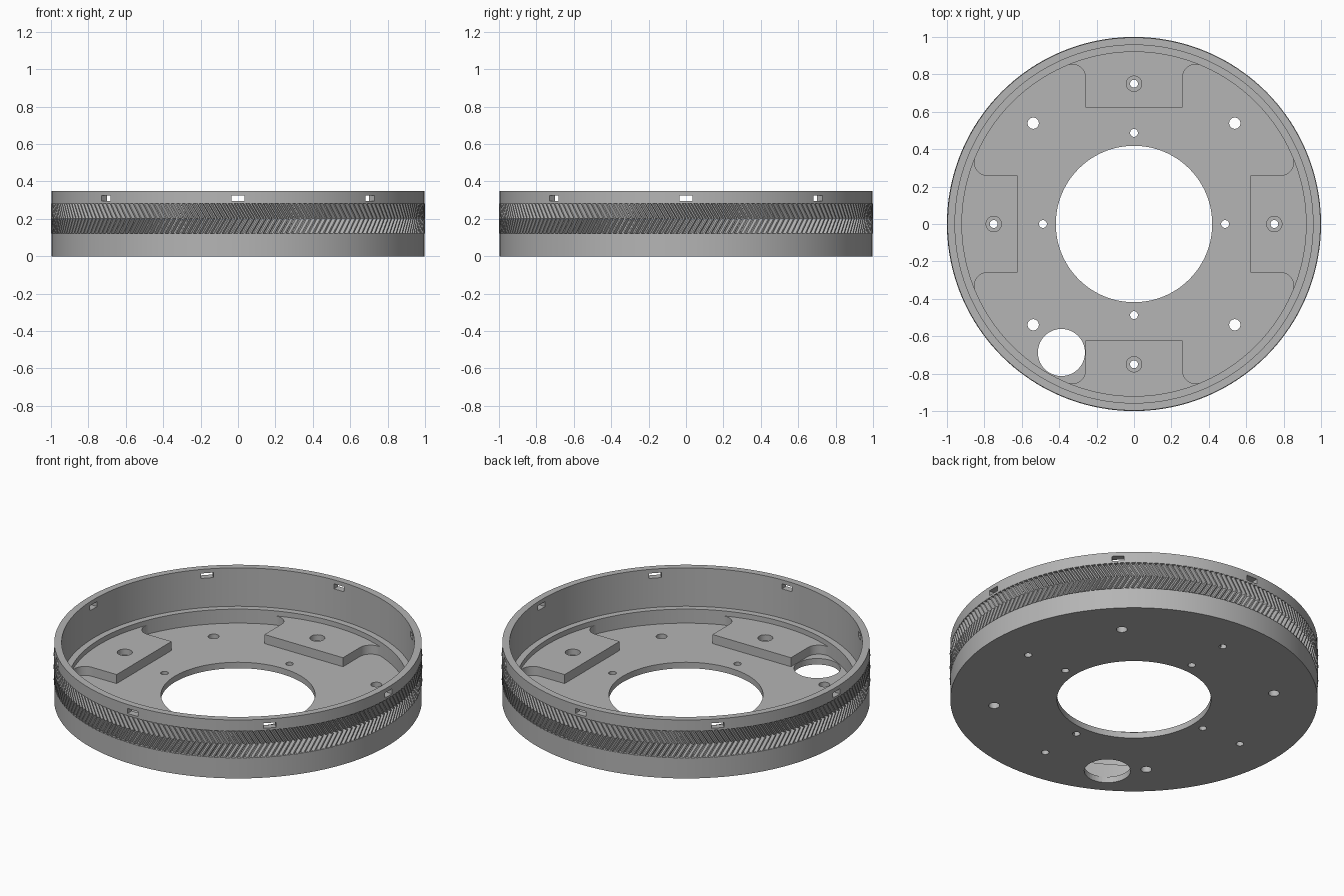
import bpy, bmesh
from math import cos, sin, pi, sqrt, atan2
from mathutils import Matrix, Vector

if "Cube" in bpy.data.objects:
    bpy.data.objects.remove(bpy.data.objects["Cube"])

TEETH = 200
SEG = TEETH * 4
BODY, RIM_IN, LEDGE_IN, BORE = 0.997, 0.957, 0.92, 0.418
TOP, LEDGE_Z, FLOOR_Z, PAD_Z = 0.35, 0.12, 0.036, 0.09
GEAR_LOW, GEAR_MID, GEAR_HIGH = 0.123, 0.203, 0.283
TIP, ROOT, TWIST = 1.0, 0.977, 0.048

grey = bpy.data.materials.new("light grey")
grey.use_nodes = True
colour = (0.46, 0.46, 0.46, 1)
grey.diffuse_color = colour
grey.node_tree.nodes["Principled BSDF"].inputs["Base Color"].default_value = colour


def make_object(name, bm):
    bmesh.ops.recalc_face_normals(bm, faces=bm.faces)
    mesh = bpy.data.meshes.new(name)
    bm.to_mesh(mesh)
    bm.free()
    mesh.materials.append(grey)
    obj = bpy.data.objects.new(name, mesh)
    bpy.context.collection.objects.link(obj)
    return obj


def activate(obj):
    bpy.ops.object.select_all(action='DESELECT')
    obj.select_set(True)
    bpy.context.view_layer.objects.active = obj


def cut(obj, cutter):
    activate(obj)
    mod = obj.modifiers.new("cut", 'BOOLEAN')
    mod.operation, mod.solver, mod.object = 'DIFFERENCE', 'EXACT', cutter
    bpy.ops.object.modifier_apply(modifier=mod.name)


def add_cylinder(bm, x, y, radius, low, high):
    bmesh.ops.create_cone(bm, cap_ends=True, segments=40, radius1=radius, radius2=radius,
                          depth=high - low, matrix=Matrix.Translation((x, y, (low + high) / 2)))


def around(radius, count, start=0.0):
    return [(radius * cos(start + 2 * pi * i / count), radius * sin(start + 2 * pi * i / count))
            for i in range(count)]


# Ring body: closed lathe profile of plain rings, with toothed rings between
def plain(radius, z):
    return [(radius * cos(2 * pi * i / SEG), radius * sin(2 * pi * i / SEG), z) for i in range(SEG)]


def toothed(z, twist):
    ring = []
    for i in range(SEG):
        r, a = (ROOT if i % 4 > 1 else TIP), 2 * pi * i / SEG + twist
        ring.append((r * cos(a), r * sin(a), z))
    return ring


rings = [
    plain(RIM_IN, TOP), plain(RIM_IN, LEDGE_Z), plain(LEDGE_IN, LEDGE_Z),
    plain(LEDGE_IN, FLOOR_Z), plain(BORE, FLOOR_Z), plain(BORE, 0), plain(BODY, 0),
    plain(BODY, GEAR_LOW), toothed(GEAR_LOW, 0), toothed(GEAR_MID, TWIST),
    toothed(GEAR_HIGH, 0), plain(BODY, GEAR_HIGH), plain(BODY, TOP),
]
bm = bmesh.new()
verts = [[bm.verts.new(p) for p in ring] for ring in rings]
for k, ring in enumerate(verts):
    above = verts[(k + 1) % len(verts)]
    for i in range(SEG):
        j = (i + 1) % SEG
        bm.faces.new((ring[i], ring[j], above[j], above[i]))
body = make_object("toothed_ring_body", bm)

# Mounting pads: filleted where they meet the wall
HALF, INNER, FILLET = 0.26, 0.622, 0.07
cx = HALF + FILLET
cy = sqrt((LEDGE_IN - FILLET) ** 2 - cx ** 2)
end = atan2(cy, cx)
side = [(HALF, INNER)]
for i in range(13):
    a = pi + (end - pi) * i / 12
    side.append((cx + FILLET * cos(a), cy + FILLET * sin(a)))
# Outer edge is buried inside the wall
for i in range(9):
    a = end + (pi / 2 - end) * i / 8
    side.append((0.94 * cos(a), 0.94 * sin(a)))
outline = side + [(-x, y) for x, y in reversed(side[:-1])]

bm = bmesh.new()
for k in range(4):
    turn = Matrix.Rotation(k * pi / 2, 3, 'Z')
    base = bm.faces.new([bm.verts.new(turn @ Vector((x, y, FLOOR_Z - 0.005))) for x, y in outline])
    new = bmesh.ops.extrude_face_region(bm, geom=[base], use_keep_orig=True)["geom"]
    lifted = [g for g in new if isinstance(g, bmesh.types.BMVert)]
    bmesh.ops.translate(bm, verts=lifted, vec=(0, 0, PAD_Z - FLOOR_Z + 0.005))
pads = make_object("mounting_pads", bm)

# Through holes: pad screws, inner pins, floor bolts, cable opening
bm = bmesh.new()
for x, y in around(0.75, 4) + around(0.487, 4):
    add_cylinder(bm, x, y, 0.021, -0.1, 0.2)
for x, y in around(0.762, 4, pi / 4):
    add_cylinder(bm, x, y, 0.03, -0.1, 0.2)
add_cylinder(bm, -0.388, -0.687, 0.126, -0.1, 0.2)
holes = make_object("hole_cutter", bm)

# Counterbores in the pads
bm = bmesh.new()
for x, y in around(0.75, 4):
    add_cylinder(bm, x, y, 0.041, 0.055, 0.2)
bores = make_object("counterbore_cutter", bm)

# Rectangular slots through the upper rim
bm = bmesh.new()
for k in range(8):
    place = (Matrix.Rotation(k * pi / 4, 4, 'Z') @ Matrix.Translation((0.98, 0, 0.311))
             @ Matrix.Diagonal((0.12, 0.068, 0.03, 1)))
    bmesh.ops.create_cube(bm, size=1, matrix=place)
slots = make_object("slot_cutter", bm)

cut(body, holes)
cut(body, slots)
cut(pads, holes)
cut(pads, bores)
for cutter in (holes, bores, slots):
    bpy.data.objects.remove(cutter)

for obj in (body, pads):
    activate(obj)
    bpy.ops.object.shade_smooth_by_angle(angle=pi / 8)
